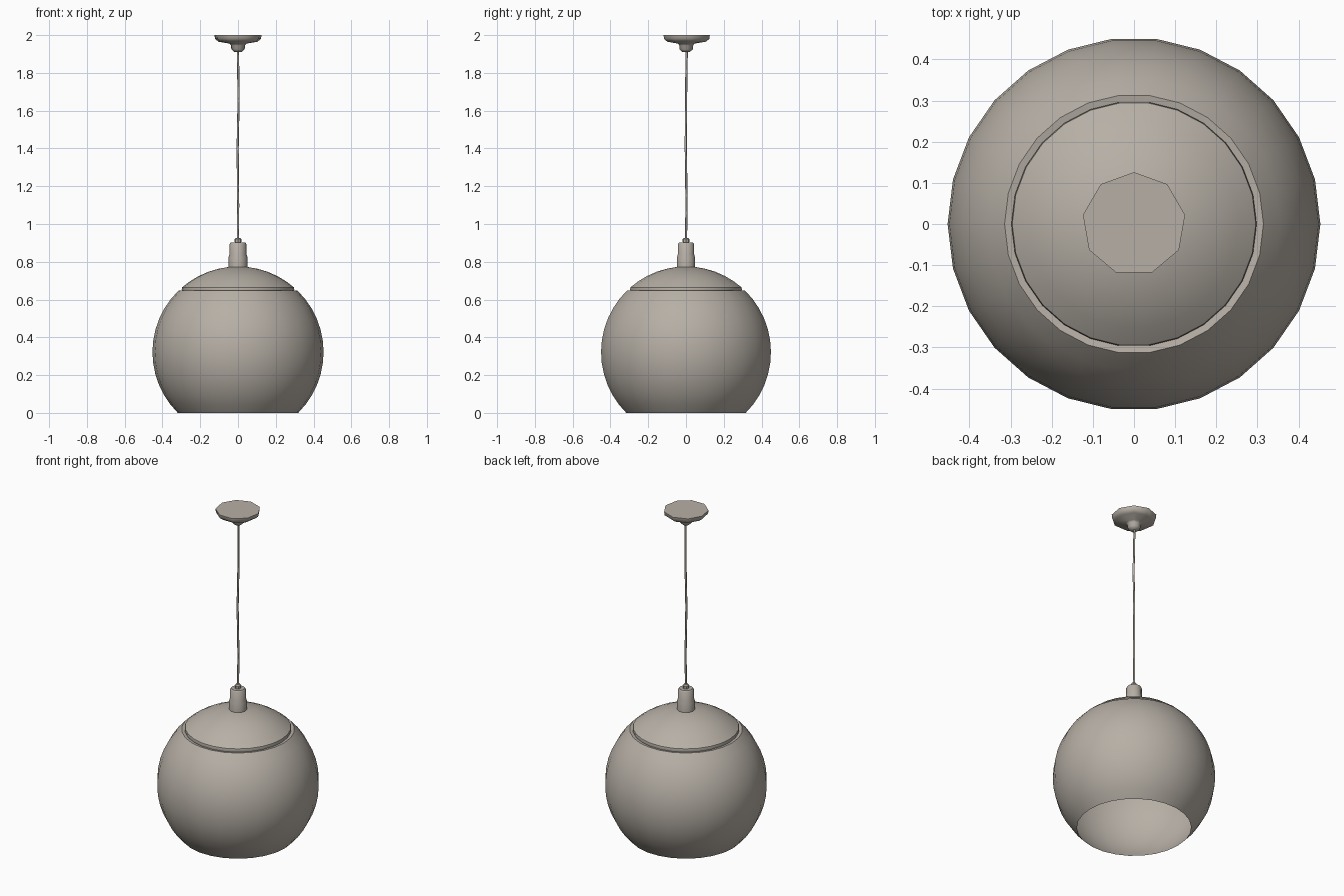
import bpy, bmesh, math

if "Cube" in bpy.data.objects:
    bpy.data.objects.remove(bpy.data.objects["Cube"])

# One warm grey for the metal, near-black for the cord
def material(name, rgb):
    m = bpy.data.materials.new(name)
    m.diffuse_color = (*rgb, 1)
    m.use_nodes = True
    m.node_tree.nodes["Principled BSDF"].inputs["Base Color"].default_value = m.diffuse_color
    return m

metal = material("warm grey", (0.47, 0.43, 0.38))

def lathe(name, profile, sides, mat, start=0.0, angle=40):
    """Revolve (radius, z) points round the z axis; radius 0 makes a pole."""
    bm = bmesh.new()
    rings = []
    for r, z in profile:
        if r == 0:
            rings.append([bm.verts.new((0, 0, z))] * sides)
        else:
            rings.append([bm.verts.new((r * math.cos(start + i * math.tau / sides),
                                        r * math.sin(start + i * math.tau / sides), z))
                          for i in range(sides)])
    for a, b in zip(rings, rings[1:]):
        for i in range(sides):
            j = (i + 1) % sides
            bm.faces.new(dict.fromkeys((a[i], a[j], b[j], b[i])))
    bmesh.ops.recalc_face_normals(bm, faces=bm.faces)
    me = bpy.data.meshes.new(name)
    bm.to_mesh(me)
    bm.free()
    ob = bpy.data.objects.new(name, me)
    bpy.context.collection.objects.link(ob)
    me.materials.append(mat)
    bpy.ops.object.select_all(action='DESELECT')
    ob.select_set(True)
    bpy.context.view_layer.objects.active = ob
    bpy.ops.object.shade_smooth_by_angle(angle=math.radians(angle))
    return ob

R, CZ = 0.453, 0.322

def arc(z0, z1, n):
    """Points on the globe outline between two heights."""
    a0, a1 = math.asin((z0 - CZ) / R), math.asin((z1 - CZ) / R)
    return [(R * math.cos(a0 + (a1 - a0) * i / n),
             CZ + R * math.sin(a0 + (a1 - a0) * i / n)) for i in range(n + 1)]

# Open globe shade with a small lip tucked under the cap
lathe("globe_shade", arc(0.0, 0.648, 12) + [(0.296, 0.645)], 26, metal)

# Cap closing the top of the globe
lathe("top_cap", [(0.296, 0.645), (0.298, 0.655)] + arc(0.665, 0.772, 5) + [(0, 0.776)],
      26, metal)

# Socket neck and cord grip
lathe("socket_neck", [(0, 0.765), (0.05, 0.765), (0.05, 0.825), (0.045, 0.84),
                      (0.044, 0.895), (0.038, 0.902), (0, 0.902)], 10, metal)
lathe("cord_grip", [(0, 0.9), (0.017, 0.9), (0.018, 0.92), (0.012, 0.927), (0, 0.927)],
      8, metal)

# Slightly wavy hanging cord
cu = bpy.data.curves.new("cord", 'CURVE')
cu.dimensions = '3D'
cu.bevel_depth = 0.006
cu.bevel_resolution = 1
path = [(0, 0, 0.92), (0.001, 0.003, 1.1), (-0.002, -0.001, 1.4),
        (0.003, 0.0, 1.65), (0, 0.004, 1.92)]
sp = cu.splines.new('POLY')
sp.points.add(len(path) - 1)
for p, co in zip(sp.points, path):
    p.co = (*co, 1)
cu.materials.append(metal)
bpy.context.collection.objects.link(bpy.data.objects.new("cord", cu))

# Nine-sided ceiling canopy with its knob
lathe("ceiling_canopy", [(0, 2.0), (0.126, 2.0), (0.124, 1.98), (0.105, 1.965),
                         (0.045, 1.955), (0.038, 1.945), (0.036, 1.925),
                         (0.02, 1.91), (0, 1.91)], 9, metal, math.pi / 2, 50)
